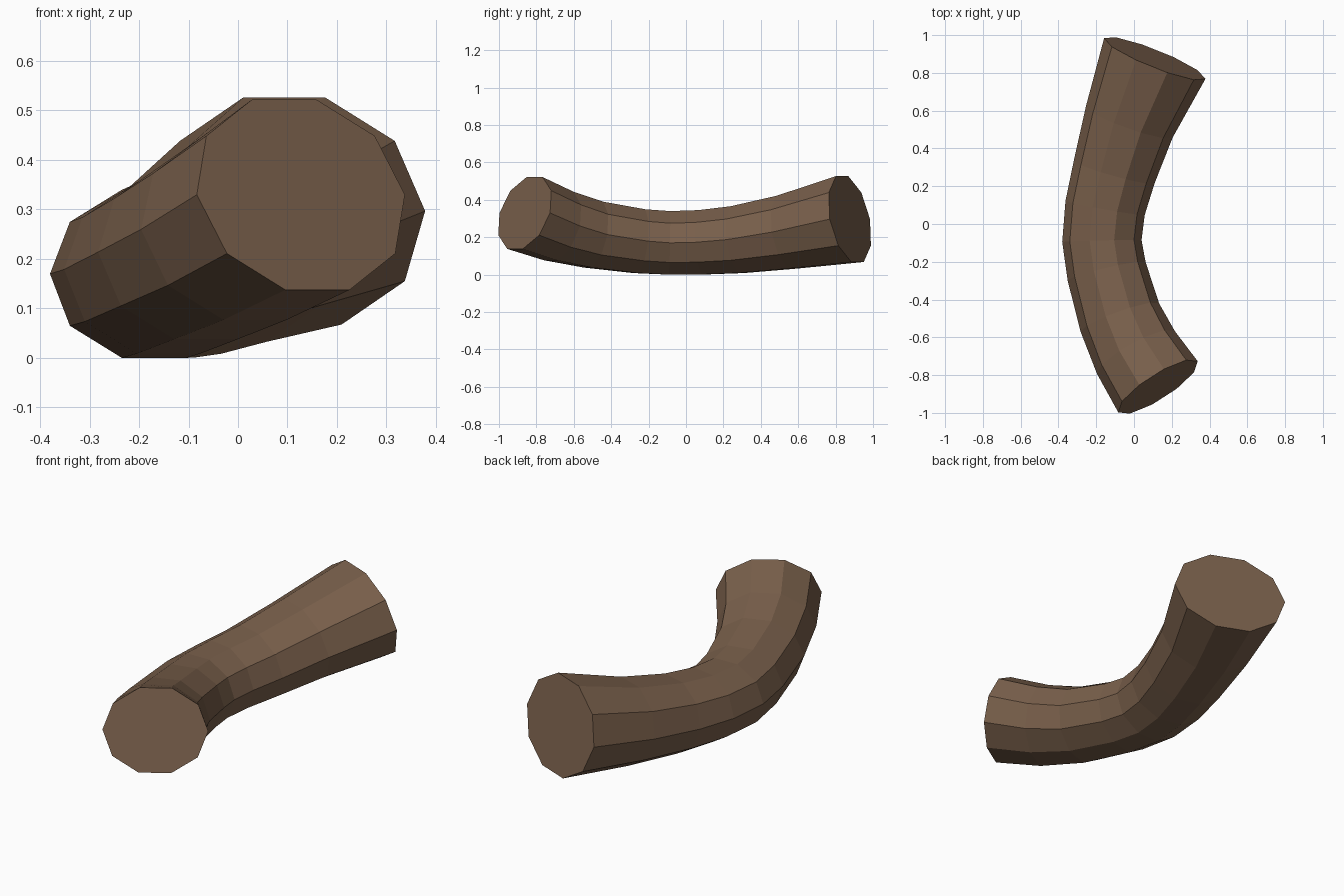
import bpy, bmesh, math
from mathutils import Vector

if "Cube" in bpy.data.objects:
    bpy.data.objects.remove(bpy.data.objects["Cube"])

SIDES = 10
# Centre line with half width of the section: x, y, z, radius
path = [(0.127, -0.862, 0.338, 0.250), (0.010, -0.680, 0.268, 0.235),
        (-0.075, -0.495, 0.222, 0.221), (-0.145, -0.250, 0.187, 0.212),
        (-0.170, -0.090, 0.178, 0.210), (-0.153, 0.085, 0.181, 0.213),
        (-0.105, 0.275, 0.195, 0.222), (-0.025, 0.540, 0.235, 0.244),
        (0.110, 0.876, 0.305, 0.289)]
centres = [Vector(p[:3]) for p in path]

# Sweep an oval ten-sided section along the centre line
bm = bmesh.new()
rings = []
for i, c in enumerate(centres):
    tangent = (centres[min(i + 1, len(path) - 1)] - centres[max(i - 1, 0)]).normalized()
    side = tangent.cross(Vector((0, 0, 1))).normalized()
    up = side.cross(tangent)
    r = path[i][3]
    ring = []
    for k in range(SIDES):
        a = 2 * math.pi * k / SIDES
        ring.append(bm.verts.new(c + side * r * math.cos(a) + up * r * 0.85 * math.sin(a)))
    rings.append(ring)
for r0, r1 in zip(rings, rings[1:]):
    for k in range(SIDES):
        j = (k + 1) % SIDES
        bm.faces.new((r0[k], r0[j], r1[j], r1[k]))

# Flat cut ends
bm.faces.new(rings[0])
bm.faces.new(rings[-1])
bmesh.ops.recalc_face_normals(bm, faces=bm.faces)

# Rest the lowest point on the ground
low = min(v.co.z for v in bm.verts)
bmesh.ops.translate(bm, verts=bm.verts, vec=(0, 0, -low))

mesh = bpy.data.meshes.new("curved_log")
bm.to_mesh(mesh)
bm.free()
log = bpy.data.objects.new("curved_log", mesh)
bpy.context.collection.objects.link(log)

bark = bpy.data.materials.new("brown_bark")
bark.diffuse_color = (0.19, 0.115, 0.07, 1)
bark.use_nodes = True
bark.node_tree.nodes["Principled BSDF"].inputs["Base Color"].default_value = bark.diffuse_color
mesh.materials.append(bark)
